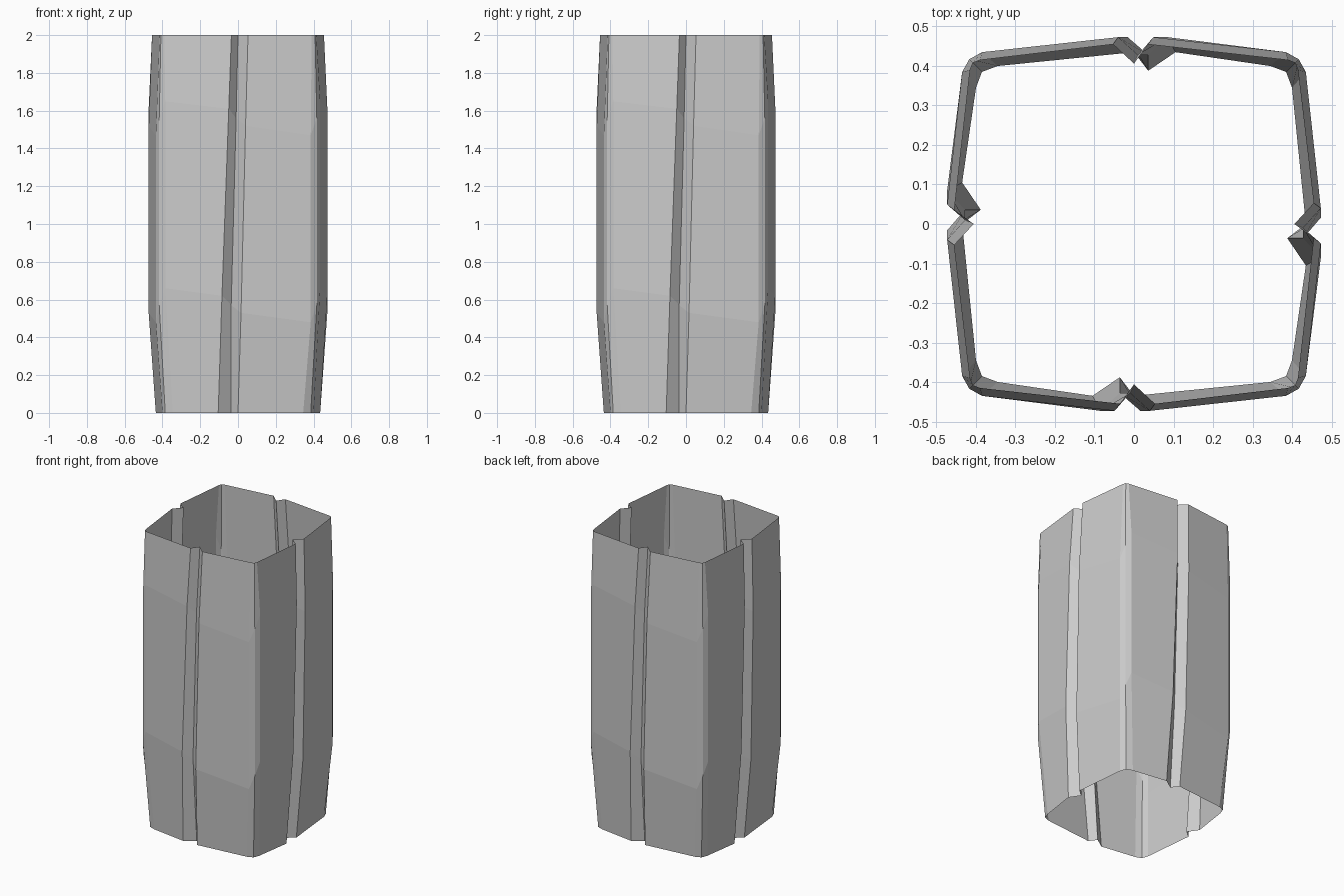
import bpy
import math
from mathutils import Matrix, Vector

# Remove the default object if present
default_object = bpy.data.objects.get("Cube")
if default_object:
    bpy.data.objects.remove(default_object, do_unlink=True)


def make_material(name, colour):
    material = bpy.data.materials.new(name)
    material.use_nodes = True
    material.diffuse_color = colour
    shader = next(n for n in material.node_tree.nodes if n.type == "BSDF_PRINCIPLED")
    shader.inputs["Base Color"].default_value = colour
    return material


def side_section(height, slanted, corner_x, corner_y, apex, face_y, valley_y, left_x, valley_x, right_x):
    """One side of the tube at one level: two panels, the groove, and the corner apex."""
    outline = [
        (-corner_x, corner_y),
        (left_x, face_y),
        (valley_x, valley_y),
        (right_x, face_y),
        (corner_x, corner_y),
        (apex, apex),
    ]
    # Fold lines drop from left to right, then climb back around the corner
    drops = [0.09, 0.05, 0.0, -0.04, -0.09, 0.0]
    return [
        Vector((x, -depth, height + (drop if slanted else 0.0)))
        for (x, depth), drop in zip(outline, drops)
    ]


def full_ring(section):
    """Repeat one side around the four sides of the tube."""
    ring = []
    for quarter in range(4):
        turn = Matrix.Rotation(quarter * math.pi / 2, 3, "Z")
        ring.extend(turn @ point for point in section)
    return ring


# Bottom rim, lower fold, upper fold and top rim
levels = [
    (0.0, False, 0.345, 0.40, 0.385, 0.435, 0.388, -0.105, -0.036, 0.0),
    (0.57, True, 0.385, 0.435, 0.417, 0.473, 0.428, -0.085, -0.036, 0.016),
    (1.56, True, 0.385, 0.435, 0.417, 0.473, 0.428, -0.049, -0.01, 0.04),
    (2.0, False, 0.39, 0.415, 0.408, 0.455, 0.406, -0.035, 0.0, 0.053),
]
rings = [full_ring(side_section(*level)) for level in levels]
count = len(rings[0])
vertices = [point for ring in rings for point in ring]

# Bridge neighbouring rings into an open shell
faces = []
for level in range(len(rings) - 1):
    lower, upper = level * count, (level + 1) * count
    for i in range(count):
        j = (i + 1) % count
        faces.append((lower + i, lower + j, upper + j, upper + i))

mesh = bpy.data.meshes.new("grooved_tube")
mesh.from_pydata(vertices, [], faces)
mesh.materials.append(make_material("plain grey", (0.6, 0.6, 0.6, 1.0)))
mesh.update()
tube = bpy.data.objects.new("grooved_tube", mesh)
bpy.context.collection.objects.link(tube)
